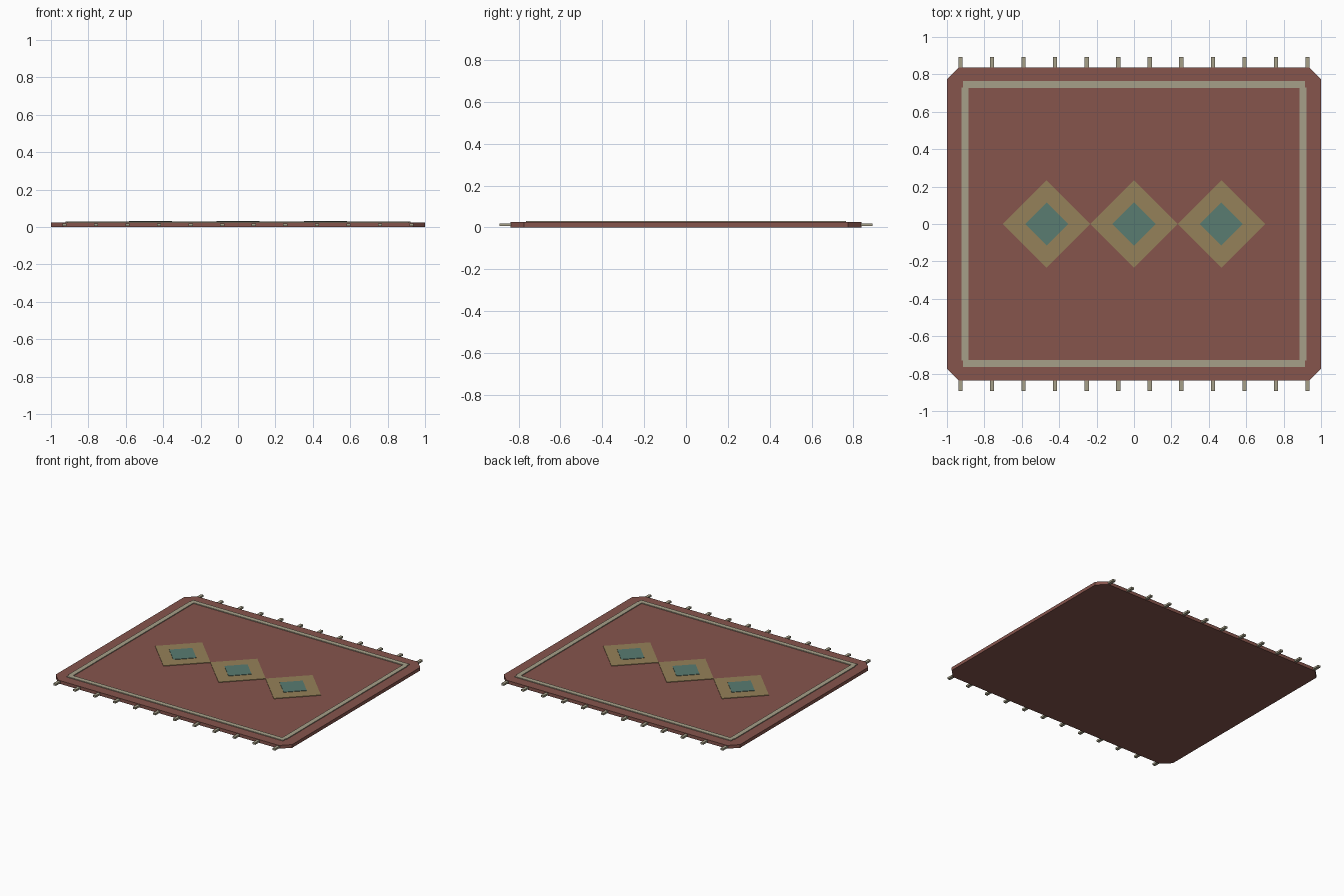
import bpy, bmesh
from mathutils import Vector

if "Cube" in bpy.data.objects:
    bpy.data.objects.remove(bpy.data.objects["Cube"])


def material(name, rgb):
    m = bpy.data.materials.new(name)
    m.diffuse_color = (*rgb, 1)
    m.use_nodes = True
    m.node_tree.nodes["Principled BSDF"].inputs["Base Color"].default_value = m.diffuse_color
    return m


RED = material("red_wool", (0.24, 0.09, 0.073))
CREAM = material("cream_wool", (0.38, 0.35, 0.25))
GOLD = material("gold_wool", (0.30, 0.22, 0.10))
TEAL = material("teal_wool", (0.10, 0.20, 0.165))


def slab(name, outline, z0, z1, mat):
    """Extrude a flat outline from z0 up to z1."""
    bm = bmesh.new()
    face = bm.faces.new([bm.verts.new((x, y, z0)) for x, y in outline])
    ext = bmesh.ops.extrude_face_region(bm, geom=[face])["geom"]
    verts = [v for v in ext if isinstance(v, bmesh.types.BMVert)]
    bmesh.ops.translate(bm, verts=verts, vec=Vector((0, 0, z1 - z0)))
    bmesh.ops.recalc_face_normals(bm, faces=bm.faces)
    mesh = bpy.data.meshes.new(name)
    bm.to_mesh(mesh)
    bm.free()
    mesh.materials.append(mat)
    obj = bpy.data.objects.new(name, mesh)
    bpy.context.collection.objects.link(obj)
    return obj


def rect(cx, cy, hx, hy):
    return [(cx - hx, cy - hy), (cx + hx, cy - hy), (cx + hx, cy + hy), (cx - hx, cy + hy)]


def diamond(cx, r):
    return [(cx - r, 0), (cx, -r), (cx + r, 0), (cx, r)]


# Rug body with clipped corners
X, Y, C = 1.0, 0.838, 0.065
slab("rug_body", [(-X + C, -Y), (X - C, -Y), (X, -Y + C), (X, Y - C),
                  (X - C, Y), (-X + C, Y), (-X, Y - C), (-X, -Y + C)], 0, 0.025, RED)

# Raised border bands
for s, end, side in ((-1, "front", "left"), (1, "back", "right")):
    slab(f"border_{end}", rect(0, s * 0.746, 0.915, 0.018), 0.022, 0.031, CREAM)
    slab(f"border_{side}", rect(s * 0.903, 0, 0.018, 0.73), 0.022, 0.031, CREAM)

# Row of diamond medallions
for i in range(3):
    cx = (i - 1) * 0.467
    slab(f"medallion_{i + 1}", diamond(cx, 0.234), 0.022, 0.029, GOLD)
    slab(f"medallion_centre_{i + 1}", diamond(cx, 0.115), 0.024, 0.032, TEAL)

# Fringe tassels along both ends
for s, end in ((-1, "front"), (1, "back")):
    for i in range(12):
        x = -0.927 + i * 1.854 / 11
        slab(f"tassel_{end}_{i + 1}", rect(x, s * 0.862, 0.011, 0.03), 0.006, 0.02, CREAM)
